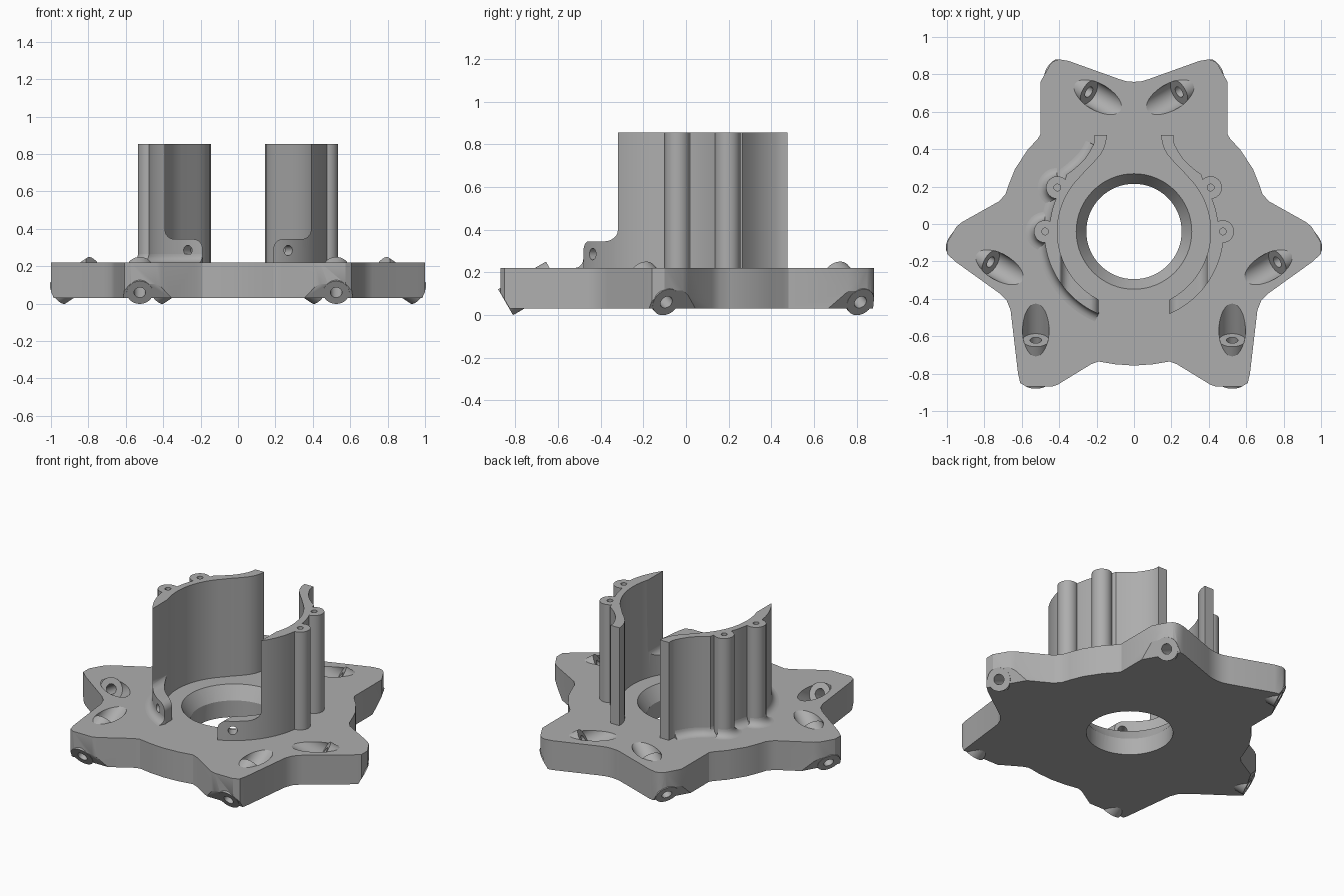
import bpy
import bmesh
from math import sin, cos, pi, radians, atan2
from mathutils import Vector, Matrix

default_cube = bpy.data.objects.get("Cube")
if default_cube:
    bpy.data.objects.remove(default_cube, do_unlink=True)

grey = bpy.data.materials.new("plain grey")
grey.use_nodes = True
grey.diffuse_color = (0.42, 0.42, 0.42, 1)
grey.node_tree.nodes["Principled BSDF"].inputs["Base Color"].default_value = grey.diffuse_color

CENTRE = Vector((0, -0.04, 0))   # axis of the bore and walls
BASE, DECK, TOP = 0.03, 0.22, 0.855
INNER, OUTER, WAIST = 0.41, 0.48, 0.452
TILT = radians(30)


def make_object(name, bm):
    bmesh.ops.recalc_face_normals(bm, faces=bm.faces)
    mesh = bpy.data.meshes.new(name)
    bm.to_mesh(mesh)
    bm.free()
    mesh.materials.append(grey)
    obj = bpy.data.objects.new(name, mesh)
    bpy.context.collection.objects.link(obj)
    return obj


def prism(name, points, offset):
    """Extrude a closed outline of 3D points along offset."""
    bm = bmesh.new()
    face = bm.faces.new([bm.verts.new(p) for p in points])
    made = bmesh.ops.extrude_face_region(bm, geom=[face])["geom"]
    moved = [v for v in made if isinstance(v, bmesh.types.BMVert)]
    bmesh.ops.translate(bm, verts=moved, vec=offset)
    return make_object(name, bm)


def rod(name, start, end, radius, end_radius=None):
    """Cylinder or cone between two points."""
    start, end = Vector(start), Vector(end)
    axis = end - start
    turn = axis.to_track_quat("Z", "Y").to_matrix().to_4x4()
    bm = bmesh.new()
    bmesh.ops.create_cone(bm, cap_ends=True, segments=64, radius1=radius,
                          radius2=radius if end_radius is None else end_radius,
                          depth=axis.length,
                          matrix=Matrix.Translation((start + end) / 2) @ turn)
    return make_object(name, bm)


def combine(target, tool, operation="DIFFERENCE"):
    mod = target.modifiers.new("shape", "BOOLEAN")
    mod.operation, mod.object, mod.solver = operation, tool, "EXACT"
    bpy.context.view_layer.objects.active = target
    bpy.ops.object.modifier_apply(modifier=mod.name)
    bpy.data.objects.remove(tool, do_unlink=True)


def arc(cx, cy, radius, first, last, steps):
    """2D arc points, angles in degrees."""
    angles = [radians(first + (last - first) * i / steps) for i in range(steps + 1)]
    return [(cx + radius * cos(a), cy + radius * sin(a)) for a in angles]


def shade(obj):
    bpy.ops.object.select_all(action="DESELECT")
    obj.select_set(True)
    bpy.context.view_layer.objects.active = obj
    bpy.ops.object.shade_smooth_by_angle(angle=radians(30))


# Star shaped base plate
half = [(0, .76), (.04, .763), (.08, .775), (.35, .872), (.4, .88), (.43, .87), (.45, .85),
        (.5, .76), (.5, .48), (.515, .455), (.57, .395), (.636, .294), (.67, .21),
        (.687, .16), (.72, .122), (.92, .01), (.95, -.015), (1, -.1), (1, -.16),
        (.95, -.205), (.72, -.37), (.68, -.41), (.66, -.46), (.62, -.8), (.608, -.85),
        (.575, -.87), (.44, -.87), (.41, -.86), (.23, -.75), (.19, -.735), (.1, -.75), (0, -.757)]
outline = half + [(-x, y) for x, y in half[-2:0:-1]]
plate = prism("base_plate", [(x, y, BASE) for x, y in outline], (0, 0, DECK - BASE))

# Central bore with a conical lead-in
up = Vector((0, 0, 1))
combine(plate, rod("bore", CENTRE - up, CENTRE + up, 0.255))
lead_end = DECK + 0.02
combine(plate, rod("lead_in", CENTRE + up * 0.13, CENTRE + up * lead_end, 0.25, 0.322))

# Slanted screw seats: three pairs around the bore
seats = []
for turn in range(3):
    spin = Matrix.Rotation(turn * 2 * pi / 3, 3, "Z")
    for side in (-1, 1):
        axis = spin @ Vector((0, -cos(TILT), -sin(TILT)))
        across = spin @ Vector((1, 0, 0))
        rise = axis.cross(across)
        inner = CENTRE + spin @ Vector((0.525 * side, -0.583, 0)) + up * 0.188
        outer = inner + axis * 0.255
        seats.append((inner, outer, axis, across, rise))

for inner, outer, axis, across, rise in seats:
    corners = [outer + across * a * 0.22 + rise * b * 0.2
               for a, b in ((-1, -1), (1, -1), (1, 1), (-1, 1))]
    combine(plate, prism("tip_cut", corners, axis * 0.3))
    combine(plate, rod("counterbore", inner, inner - axis * 0.35, 0.0708))
for inner, outer, axis, across, rise in seats:
    sleeve = rod("sleeve", inner - axis * 0.002, outer + axis * 0.002, 0.07)
    combine(plate, sleeve, "UNION")
for inner, outer, axis, across, rise in seats:
    combine(plate, rod("screw_hole", inner - axis * 0.05, outer + axis * 0.05, 0.031))
shade(plate)

# Upright curved walls with screw columns
tail_outer = [(.36, .265), (.325, .29), (.29, .32), (.26, .352), (.235, .39),
              (.217, .425), (.21, .45), (.21, .475)]
tail_inner = [(.145, .475), (.15, .435), (.162, .4), (.18, .37), (.21, .335), (.25, .295)]
columns = [(0.475, CENTRE.y), (0.41, 0.195)]


def angle_at(x, radius):
    """Angle in degrees where the front of a circle reaches x."""
    return atan2(-(radius ** 2 - x ** 2) ** 0.5, x) * 180 / pi


outer_path = (arc(0, CENTRE.y, OUTER, angle_at(0.19, OUTER), -3, 28)
              + arc(0, CENTRE.y, WAIST, 3, 34, 12) + tail_outer)
inner_path = tail_inner + arc(0, CENTRE.y, INNER, 45, angle_at(0.19, INNER), 44)

# Area cleared above the low tab, with rounded corners
clearance = ([(0.1, 0.9), (0.39, 0.9)] + arc(0.34, 0.395, 0.05, 0, -90, 8)
             + arc(0.24, 0.295, 0.05, 90, 180, 8) + [(0.1, 0.295)])

for side, label in ((1, "left"), (-1, "right")):
    footing = DECK - 0.01
    wall = prism(label + "_wall", [(x * side, y, footing) for x, y in outer_path + inner_path],
                 (0, 0, TOP - footing))
    for x, y in columns:
        combine(wall, rod("column", (x * side, y, footing), (x * side, y, TOP), 0.06), "UNION")
    combine(wall, prism("tab_clearance", [(x * side, -0.6, z) for x, z in clearance],
                        (0, 0.48, 0)))
    for x, y in columns:
        combine(wall, rod("pilot", (x * side, y, TOP - 0.3), (x * side, y, TOP + 0.1), 0.018))
    radial = Vector((0.25 * side, -0.37, 0))
    middle = CENTRE + up * 0.285
    combine(wall, rod("tab_hole", middle + radial * 0.7, middle + radial * 1.3, 0.027))
    shade(wall)

# Soft fillet along the foot of the right wall
FILLET = 0.045
section = [(FILLET * (1 - sin(a)), DECK + FILLET * (1 - cos(a)))
           for a in (pi / 2 * i / 6 for i in range(7))] + [(-0.01, DECK - 0.01)]


def skirt(name, path, closed=False):
    """Sweep the fillet section along the outside of a path."""
    bm = bmesh.new()
    rings = []
    count = len(path)
    for i in range(count):
        before = path[i - 1] if closed or i else path[0]
        after = path[(i + 1) % count] if closed or i < count - 1 else path[i]
        along = (Vector(after) - Vector(before)).normalized()
        rings.append([bm.verts.new((-(path[i][0] + along.y * d), path[i][1] - along.x * d, z))
                      for d, z in section])
    for i in range(count if closed else count - 1):
        a, b = rings[i], rings[(i + 1) % count]
        for j in range(len(section)):
            k = (j + 1) % len(section)
            bm.faces.new((a[j], a[k], b[k], b[j]))
    if not closed:
        bm.faces.new(rings[0])
        bm.faces.new(rings[-1])
    shade(make_object(name, bm))


skirt("wall_fillet", outer_path[:-2])
for number, (x, y) in enumerate(columns, 1):
    skirt(f"column_fillet_{number}", arc(x, y, 0.06, -90, 90, 24))
